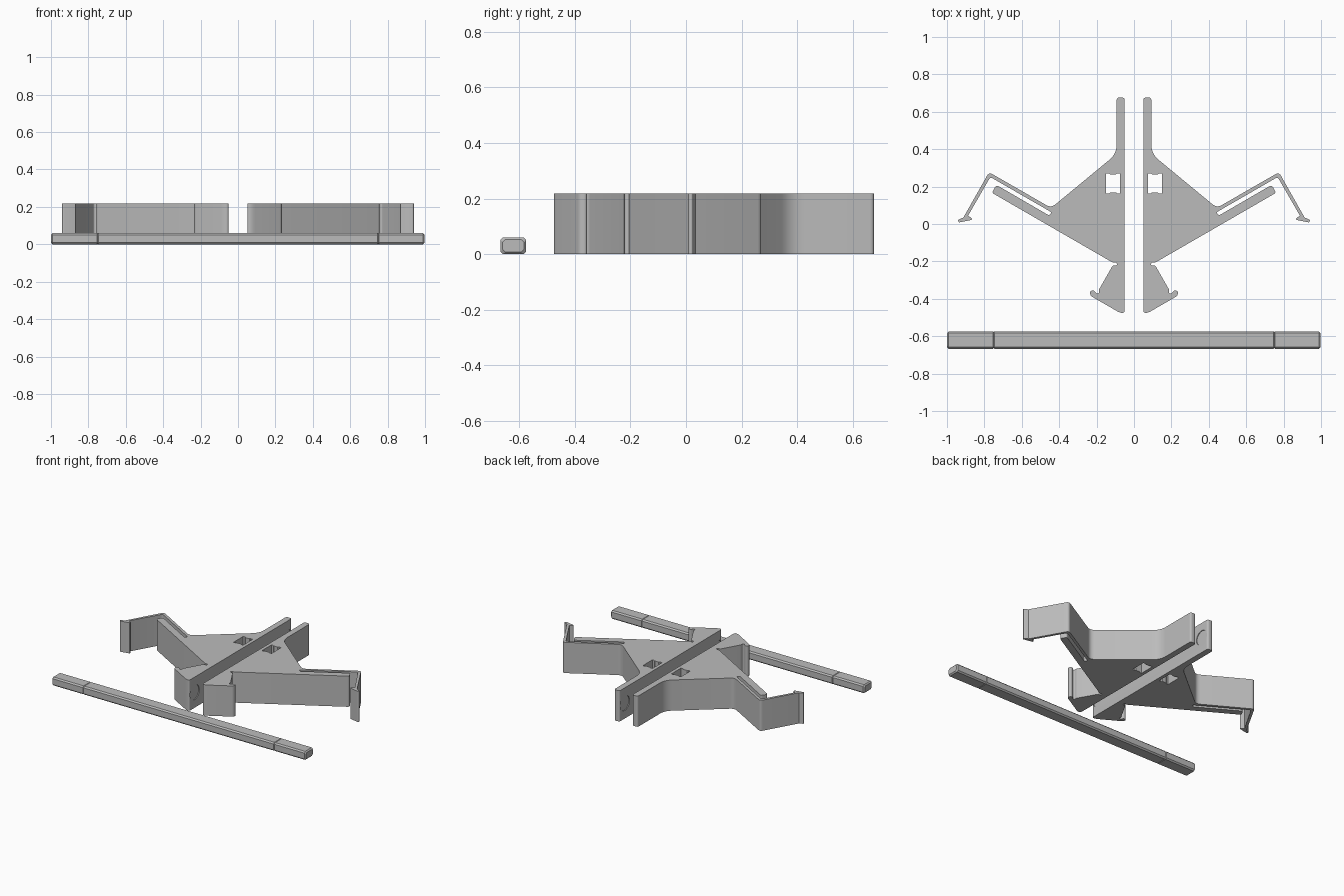
import bpy, bmesh, math
from mathutils import Vector, Matrix

if "Cube" in bpy.data.objects:
    bpy.data.objects.remove(bpy.data.objects["Cube"])

H = 0.218
grey = bpy.data.materials.new("grey plastic")
grey.diffuse_color = (0.5, 0.5, 0.5, 1)
grey.use_nodes = True
grey.node_tree.nodes["Principled BSDF"].inputs["Base Color"].default_value = grey.diffuse_color


def rounded(points, steps=6):
    """Corners given as (x, y, trim length); a trim above zero becomes a curve."""
    out = []
    n = len(points)
    for i, (x, y, r) in enumerate(points):
        p = Vector((x, y))
        if r == 0:
            out.append(p)
            continue
        a = Vector(points[i - 1][:2]) - p
        b = Vector(points[(i + 1) % n][:2]) - p
        a = p + a.normalized() * min(r, a.length * 0.48)
        b = p + b.normalized() * min(r, b.length * 0.48)
        for k in range(steps + 1):
            t = k / steps
            out.append(a * (1 - t) ** 2 + p * 2 * t * (1 - t) + b * t * t)
    return out


def make_object(name, bm):
    bmesh.ops.recalc_face_normals(bm, faces=bm.faces)
    me = bpy.data.meshes.new(name)
    bm.to_mesh(me)
    bm.free()
    me.materials.append(grey)
    ob = bpy.data.objects.new(name, me)
    bpy.context.collection.objects.link(ob)
    return ob


def prism(name, outline, z0, z1):
    bm = bmesh.new()
    face = bm.faces.new([bm.verts.new((p[0], p[1], z0)) for p in outline])
    ext = bmesh.ops.extrude_face_region(bm, geom=[face])
    verts = [v for v in ext["geom"] if isinstance(v, bmesh.types.BMVert)]
    bmesh.ops.translate(bm, verts=verts, vec=(0, 0, z1 - z0))
    return make_object(name, bm)


# Outline of one half: stem, body, sprung arm, straight bar, foot
half = [
    (0.05, 0.676, 0.015), (0.093, 0.676, 0.015), (0.093, 0.375, 0.05),
    (0.443, 0.086, 0.03),
    # sprung arm with its barbed tip
    (0.775, 0.277, 0.022), (0.912, 0.035, 0), (0.942, 0.021, 0.006),
    (0.936, 0.008, 0.006), (0.866, 0.022, 0.005), (0.868, 0.032, 0.005),
    (0.888, 0.043, 0.005), (0.768, 0.251, 0.012),
    # slot and straight bar
    (0.440, 0.062, 0.008), (0.455, 0.046, 0.008),
    (0.736, 0.209, 0.014), (0.760, 0.167, 0.014),
    # notch above the foot
    (0.116, -0.205, 0.004), (0.092, -0.207, 0.006),
    (0.092, -0.222, 0.006), (0.114, -0.222, 0.006),
    # foot with its hook
    (0.187, -0.350, 0.006), (0.188, -0.372, 0.008), (0.202, -0.372, 0.008),
    (0.212, -0.355, 0.01), (0.236, -0.357, 0.014), (0.233, -0.384, 0.012),
    (0.075, -0.475, 0.02), (0.05, -0.475, 0.015),
]
body = prism("clamp_halves", rounded(half), 0, H)

# Cutter for the window, relieved at its corners
low = [(0.074, 0.163), (0.090, 0.163), (0.096, 0.169),
       (0.127, 0.169), (0.133, 0.163), (0.149, 0.163)]
window = low + [(x, 0.434 - y) for x, y in reversed(low)]
cutters = [prism("window_cutter", window, -0.1, H + 0.1)]

# Cutters for shallow round recesses on the inner faces
for y in (-0.415, 0.615):
    bm = bmesh.new()
    bmesh.ops.create_cone(
        bm, cap_ends=True, segments=32, radius1=0.052, radius2=0.052, depth=0.02,
        matrix=Matrix.Translation((0.045, y, H / 2)) @ Matrix.Rotation(math.pi / 2, 4, "Y"))
    cutters.append(make_object("recess_cutter", bm))

for c in cutters:
    c.hide_render = True
    mod = body.modifiers.new("cut", "BOOLEAN")
    mod.operation = "DIFFERENCE"
    mod.solver = "EXACT"
    mod.object = c
body.modifiers.new("mirror", "MIRROR")

# Apply the cuts and the mirror, then drop the cutters
dg = bpy.context.evaluated_depsgraph_get()
mesh = bpy.data.meshes.new_from_object(body.evaluated_get(dg))
body.modifiers.clear()
body.data = mesh
for c in cutters:
    bpy.data.objects.remove(c)

# Cross rod: chamfered section lofted along x, with two thin seams
bm = bmesh.new()
stations = [(-0.999, 0.008), (-0.991, 0)]
for s in (-0.75, 0.75):
    stations += [(s - 0.003, 0), (s, 0.003), (s + 0.003, 0)]
stations += [(0.989, 0), (0.997, 0.008)]
rings = []
for x, inset in stations:
    w, h, c = 0.046 - inset, 0.03 - inset, 0.009
    section = [(w, h - c), (w - c, h), (c - w, h), (-w, h - c),
               (-w, c - h), (c - w, -h), (w - c, -h), (w, c - h)]
    rings.append([bm.verts.new((x, -0.621 + a, 0.03 + b)) for a, b in section])
for r, s in zip(rings, rings[1:]):
    for i in range(8):
        j = (i + 1) % 8
        bm.faces.new((r[i], r[j], s[j], s[i]))
bm.faces.new(rings[0])
bm.faces.new(rings[-1])
make_object("cross_rod", bm)

# Smooth the curved walls, keep the edges crisp
bpy.ops.object.select_all(action="DESELECT")
body.select_set(True)
bpy.context.view_layer.objects.active = body
bpy.ops.object.shade_smooth_by_angle(angle=math.radians(25))
